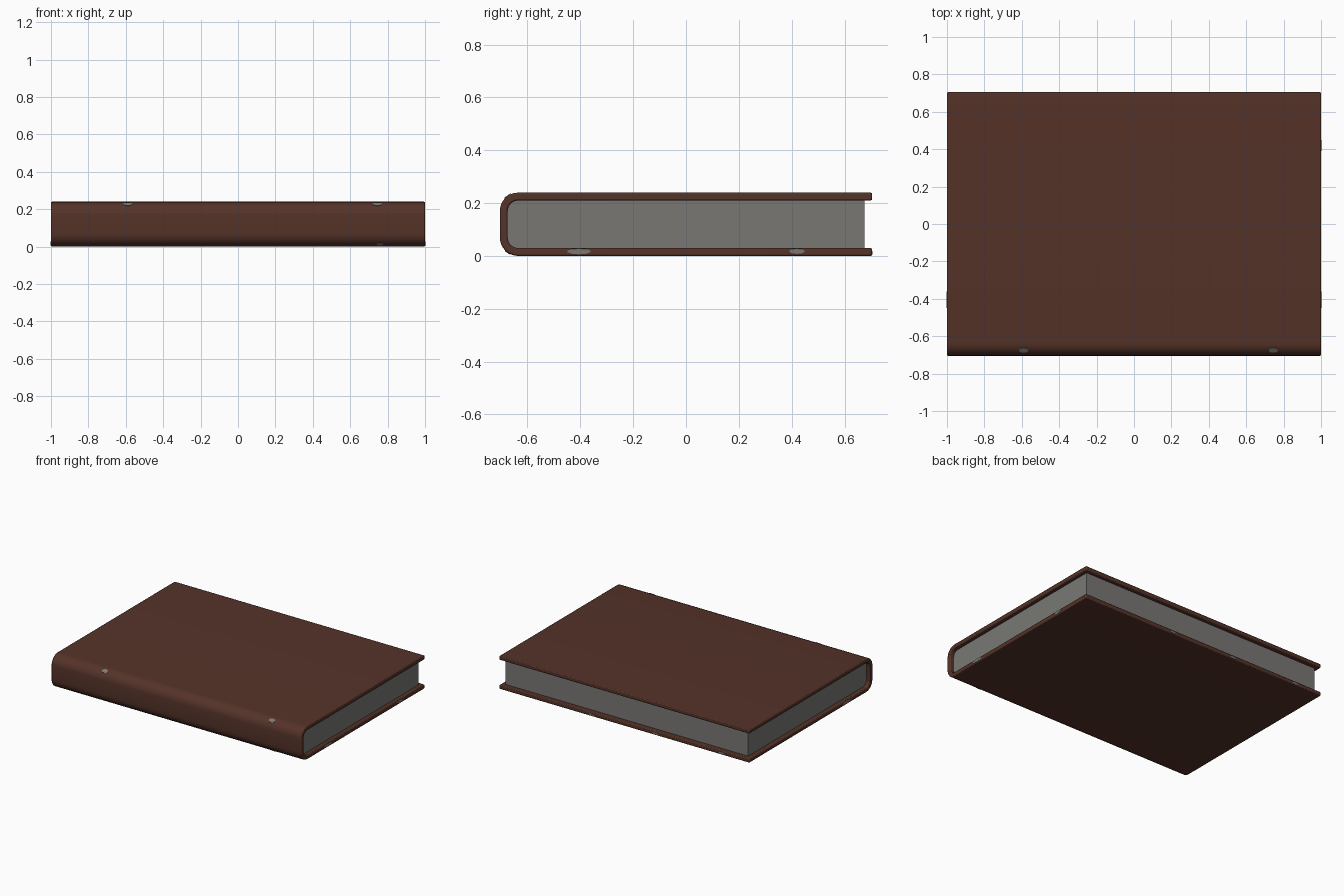
import bpy, bmesh, math
from mathutils import Vector, Matrix

if "Cube" in bpy.data.objects:
    bpy.data.objects.remove(bpy.data.objects["Cube"])

H, T, R = 0.24, 0.03, 0.07       # book height, cover thickness, spine radius
SPINE, FORE = -0.705, 0.705


def material(name, rgb):
    m = bpy.data.materials.new(name)
    m.diffuse_color = (*rgb, 1)
    m.use_nodes = True
    m.node_tree.nodes["Principled BSDF"].inputs["Base Color"].default_value = m.diffuse_color
    return m


leather = material("brown leather", (0.09, 0.033, 0.022))
paper = material("grey paper", (0.19, 0.187, 0.175))


def spine_curve(offset, segs=6):
    """Rounded spine from top to bottom, inset by offset, as (y, z) points."""
    r, pts = R - offset, []
    for z, a0 in ((H - R, 90), (R, 180)):
        for i in range(segs + 1):
            a = math.radians(a0 + 90 * i / segs)
            pts.append((SPINE + R + r * math.cos(a), z + r * math.sin(a)))
    return pts


def extrude_profile(name, pts, half, mat):
    """Extrude a (y, z) outline along x."""
    bm = bmesh.new()
    face = bm.faces.new([bm.verts.new((-half, y, z)) for y, z in pts])
    res = bmesh.ops.extrude_face_region(bm, geom=[face])
    moved = [v for v in res["geom"] if isinstance(v, bmesh.types.BMVert)]
    bmesh.ops.translate(bm, verts=moved, vec=(2 * half, 0, 0))
    bmesh.ops.recalc_face_normals(bm, faces=bm.faces)
    return finish(bm, name, mat)


def finish(bm, name, mat):
    me = bpy.data.meshes.new(name)
    bm.to_mesh(me)
    bm.free()
    ob = bpy.data.objects.new(name, me)
    bpy.context.collection.objects.link(ob)
    me.materials.append(mat)
    bpy.ops.object.select_all(action='DESELECT')
    ob.select_set(True)
    bpy.context.view_layer.objects.active = ob
    bpy.ops.object.shade_smooth_by_angle(angle=math.radians(35))
    return ob


# Cover: one wrapped U-shaped board with softened edges
outer = [(FORE, H)] + spine_curve(0) + [(FORE, 0)]
inner = [(FORE, H - T)] + spine_curve(T) + [(FORE, T)]
cover = extrude_profile("cover", outer + inner[::-1], 1.0, leather)
bev = cover.modifiers.new("soft edges", 'BEVEL')
bev.width, bev.segments = 0.006, 2
bev.limit_method, bev.angle_limit = 'ANGLE', math.radians(40)

# Page block
extrude_profile("pages", [(0.675, H - T)] + spine_curve(T) + [(0.675, T)], 0.97, paper)


# Worn spots: thin flat ovals on the spine and board edges
def spot(loc, normal, long, short):
    bm = bmesh.new()
    n = Vector(normal).normalized()
    along = Vector((0, 1, 0)) if abs(n.x) > 0.5 else Vector((1, 0, 0))
    side = n.cross(along)
    rot = Matrix((along, side, n)).transposed().to_4x4()
    bmesh.ops.create_cone(bm, cap_ends=True, segments=10, radius1=1, radius2=1, depth=0.003,
                          matrix=Matrix.Translation(loc) @ rot @ Matrix.Diagonal((long, short, 1, 1)))
    bmesh.ops.recalc_face_normals(bm, faces=bm.faces)
    finish(bm, "worn_spot", paper)


c, s = math.cos(math.radians(55)), math.sin(math.radians(55))
for x in (-0.59, 0.745):
    spot((x, SPINE + R - R * c, H - R + R * s), (0, -c, s), 0.025, 0.015)
spot((0.76, SPINE + R - R * c, R - R * s), (0, -c, -s), 0.02, 0.012)
for sx in (-1, 1):
    spot((sx, -0.405, 0.017), (sx, 0, 0), 0.045, 0.011)
spot((1, 0.42, 0.018), (1, 0, 0), 0.03, 0.01)
for x in (-0.78, -0.25, 0.26):
    spot((x, FORE, 0.012), (0, 1, 0), 0.025, 0.007)
